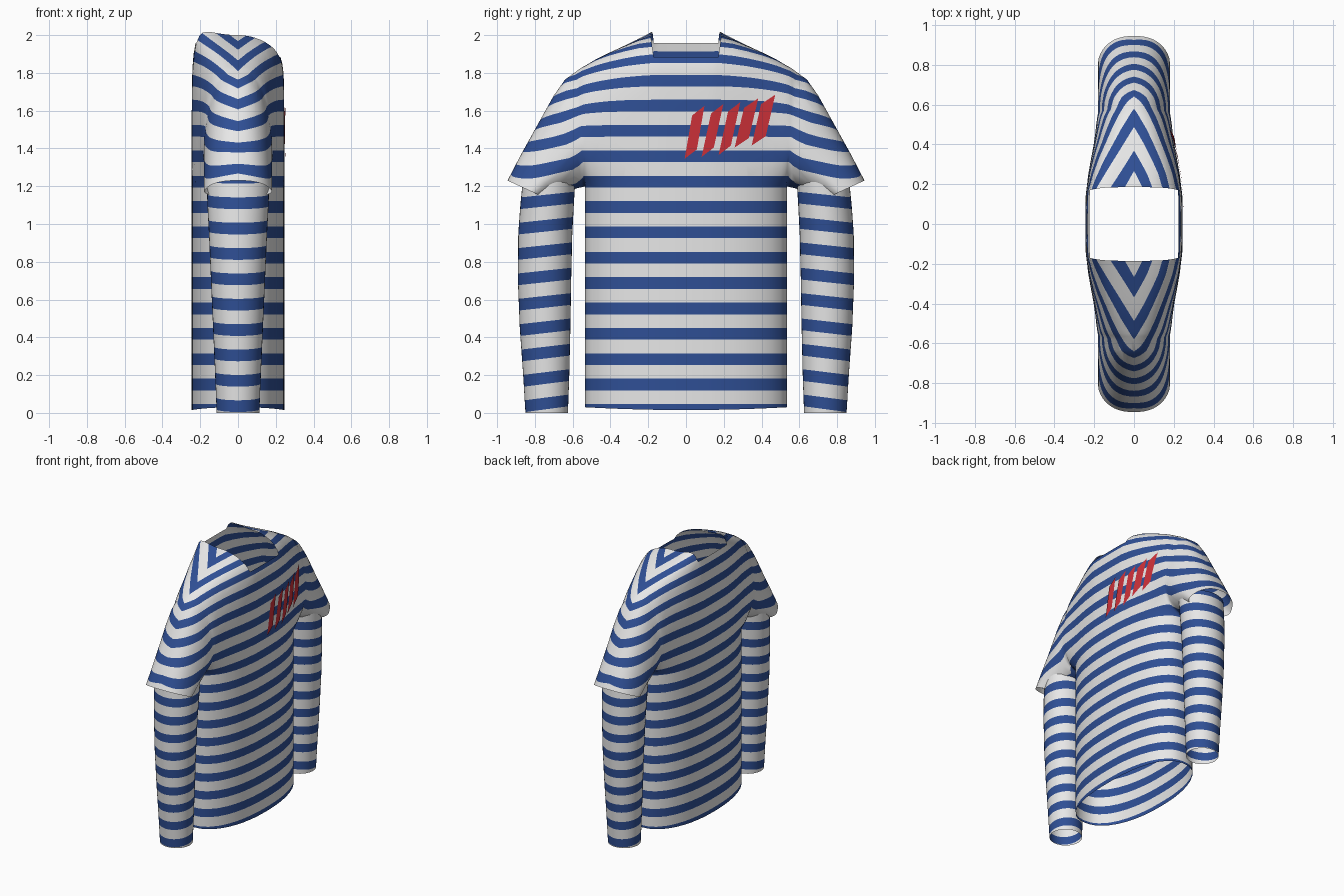
import bpy, bmesh, math
from mathutils import Vector
from mathutils.bvhtree import BVHTree

if "Cube" in bpy.data.objects:
    bpy.data.objects.remove(bpy.data.objects["Cube"])


def material(name, rgb):
    m = bpy.data.materials.new(name)
    m.diffuse_color = (*rgb, 1)
    m.use_nodes = True
    m.node_tree.nodes["Principled BSDF"].inputs["Base Color"].default_value = m.diffuse_color
    return m


WHITE = material("off white cloth", (0.8, 0.8, 0.8))
BLUE = material("navy blue stripe", (0.028, 0.078, 0.30))
RED = material("red patch", (0.60, 0.03, 0.04))
PITCH, FIRST, HALF = 0.1343, 0.0157, 0.031


def stripe(bm, lay):
    """Cut the cloth along stripe borders of the height field and colour the faces."""
    for k in range(18):
        for side in (-HALF, HALF):
            level = FIRST + k * PITCH + side
            fresh = set()
            for e in list(bm.edges):
                a, b = e.verts
                fa, fb = a[lay] - level, b[lay] - level
                if fa * fb < 0:
                    _, v = bmesh.utils.edge_split(e, a, fa / (fa - fb))
                    v[lay] = level
                    fresh.add(v)
            for f in list(bm.faces):
                cut = [v for v in f.verts if v in fresh]
                if len(cut) == 2:
                    try:
                        bmesh.utils.face_split(f, cut[0], cut[1])
                    except ValueError:
                        pass
    for f in bm.faces:
        h = sum(v[lay] for v in f.verts) / len(f.verts) - FIRST
        f.material_index = int(abs(h - round(h / PITCH) * PITCH) < HALF)
        f.smooth = True


def finish(bm, name, mats, mirror=True):
    me = bpy.data.meshes.new(name)
    bm.to_mesh(me)
    ob = bpy.data.objects.new(name, me)
    bpy.context.collection.objects.link(ob)
    for m in mats:
        me.materials.append(m)
    if mirror:
        mod = ob.modifiers.new("mirror", 'MIRROR')
        mod.use_axis = (False, True, False)
        mod.merge_threshold = 0.0005
    return ob


# Shirt stations from centre to cuff: top y,z / bottom y,z / half depth / squareness
NECK, ARMHOLE = 4, 12
STATIONS = [
    (0.00, 2.0, 0.00, 1.2, 0.245, 8), (0.05, 2.0, 0.05, 1.2, 0.245, 8),
    (0.10, 2.0, 0.10, 1.2, 0.244, 8), (0.14, 2.0, 0.14, 1.2, 0.243, 8),
    (0.165, 2.0, 0.165, 1.2, 0.24, 8), (0.25, 1.975, 0.25, 1.2, 0.23, 6),
    (0.33, 1.94, 0.32, 1.2, 0.217, 5), (0.41, 1.905, 0.39, 1.2, 0.204, 4),
    (0.48, 1.87, 0.45, 1.2, 0.196, 3.4), (0.53, 1.84, 0.50, 1.2, 0.192, 3),
    (0.55, 1.83, 0.52, 1.2, 0.19, 2.8), (0.565, 1.82, 0.53, 1.2, 0.19, 2.6),
    (0.585, 1.805, 0.535, 1.2, 0.19, 2.4), (0.64, 1.765, 0.55, 1.195, 0.19, 2.4),
    (0.70, 1.68, 0.575, 1.19, 0.19, 2.4), (0.80, 1.50, 0.64, 1.17, 0.188, 2.4),
    (0.875, 1.365, 0.695, 1.155, 0.188, 2.4), (0.945, 1.23, 0.75, 1.14, 0.188, 2.4)]
K, LOW = 12, 6
M = 4 * K


def torso_x(y):
    return 0.245 * max(0.0, 1 - (y / 0.535) ** 2.3) ** 0.435


def arch_point(j, i):
    """Point i on the arch of station j, front bottom to back bottom, with its stripe height."""
    ty, tz, by, bz, d, n = STATIONS[j]
    s = i / K
    u, sign = (s, 1) if s <= 2 else (4 - s, -1)
    q = math.pi / 4
    th = q * u ** (n / 2) if u <= 1 else 2 * q - q * (2 - u) ** (n / 2)
    c = max(0.0, math.cos(th)) ** (2 / n)
    t = math.sin(th) ** (2 / n)
    base = torso_x(by) / d if j < ARMHOLE else 0
    x = d * c * (base + (1 - base) * math.sqrt(max(0, 1 - (1 - min(1, t / 0.4)) ** 2)))
    y = by + (ty - by) * t
    z = bz + (tz - bz) * t
    z += t ** 6 * c * c * (n - 2.4) / 5.6 * (-0.10 if sign > 0 else 0.05)
    if j == NECK:
        y += 0.02 * (1 - c ** 4)
    out = max(0, j - ARMHOLE) / (len(STATIONS) - 1 - ARMHOLE)
    w = min(1, max(0, (t - 0.4) / 0.3))
    h = z + (1 - 1.25 * out) * w * (d - x) + 0.1 * out
    return (sign * x, y, z), h


# Shirt body with short outer sleeves
bm = bmesh.new()
lay = bm.verts.layers.float.new("height")
grid = {}
for j, st in enumerate(STATIONS):
    for i in range(M + 1):
        co, h = arch_point(j, i)
        v = grid[j, i] = bm.verts.new(co)
        v[lay] = h
    if j <= ARMHOLE:
        y = st[2]
        hem = 0.015 + 0.015 * (y / 0.535) ** 2
        for r in range(1, LOW + 1):
            z = 1.2 + (hem - 1.2) * r / LOW
            for row, sg in ((-r, 1), (M + r, -1)):
                v = grid[j, row] = bm.verts.new((sg * torso_x(y), y, z))
                v[lay] = z
for j in range(len(STATIONS) - 1):
    for i in range(-LOW, M + LOW):
        if j < NECK and K <= i < M - K:
            continue                      # neck opening
        keys = ((j, i), (j + 1, i), (j + 1, i + 1), (j, i + 1))
        if all(k in grid for k in keys):
            bm.faces.new([grid[k] for k in keys])
bmesh.ops.delete(bm, geom=[v for v in bm.verts if not v.link_faces], context='VERTS')
bmesh.ops.remove_doubles(bm, verts=bm.verts, dist=0.0004)
bmesh.ops.recalc_face_normals(bm, faces=bm.faces)
surface = BVHTree.FromBMesh(bm)
stripe(bm, lay)
finish(bm, "shirt_body", [WHITE, BLUE])
bm.free()

# Long inner sleeves: z, inner y, outer y, half depth
SLEEVE = [(0, 0.625, 0.85, 0.113), (0.2, 0.618, 0.862, 0.121), (0.45, 0.612, 0.88, 0.132),
          (0.7, 0.608, 0.89, 0.143), (0.95, 0.602, 0.888, 0.154), (1.1, 0.594, 0.877, 0.162),
          (1.25, 0.585, 0.862, 0.166)]
bm = bmesh.new()
lay = bm.verts.layers.float.new("height")
rings, N = [], 40
for z, y0, y1, d in SLEEVE:
    ring = []
    for k in range(N):
        a = 2 * math.pi * k / N
        v = bm.verts.new((d * math.cos(a), (y0 + y1) / 2 + (y1 - y0) / 2 * math.sin(a), z))
        v[lay] = z - 0.035 + 0.015 * math.sin(a)
        ring.append(v)
    rings.append(ring)
for a, b in zip(rings, rings[1:]):
    for k in range(N):
        m = (k + 1) % N
        bm.faces.new((a[k], a[m], b[m], b[k]))
bmesh.ops.recalc_face_normals(bm, faces=bm.faces)
stripe(bm, lay)
finish(bm, "long_sleeves", [WHITE, BLUE])
bm.free()

# Abstract slanted red patches lying on the chest: bottom y,z / top y,z / width
bm = bmesh.new()
for y0, z0, y1, z1, wid in [(0.025, 1.37, 0.065, 1.60, 0.065), (0.115, 1.38, 0.165, 1.61, 0.065),
                            (0.205, 1.39, 0.255, 1.62, 0.065), (0.295, 1.43, 0.345, 1.64, 0.075),
                            (0.385, 1.44, 0.435, 1.66, 0.075)]:
    rows = []
    for r in range(9):
        row = []
        for c in range(5):
            y = y0 + (y1 - y0) * r / 8 + wid * (c / 4 - 0.5)
            z = z0 + (z1 - z0) * r / 8 + 0.05 * (c / 4 - 0.5)
            hit = surface.ray_cast(Vector((1, max(y, 0.001), z)), Vector((-1, 0, 0)))[0]
            row.append(bm.verts.new(((hit.x if hit else 0.2) + 0.006, y, z)))
        rows.append(row)
    for a, b in zip(rows, rows[1:]):
        for c in range(4):
            bm.faces.new((a[c], a[c + 1], b[c + 1], b[c]))
for f in bm.faces:
    f.smooth = True
finish(bm, "chest_patches", [RED], mirror=False)
bm.free()
